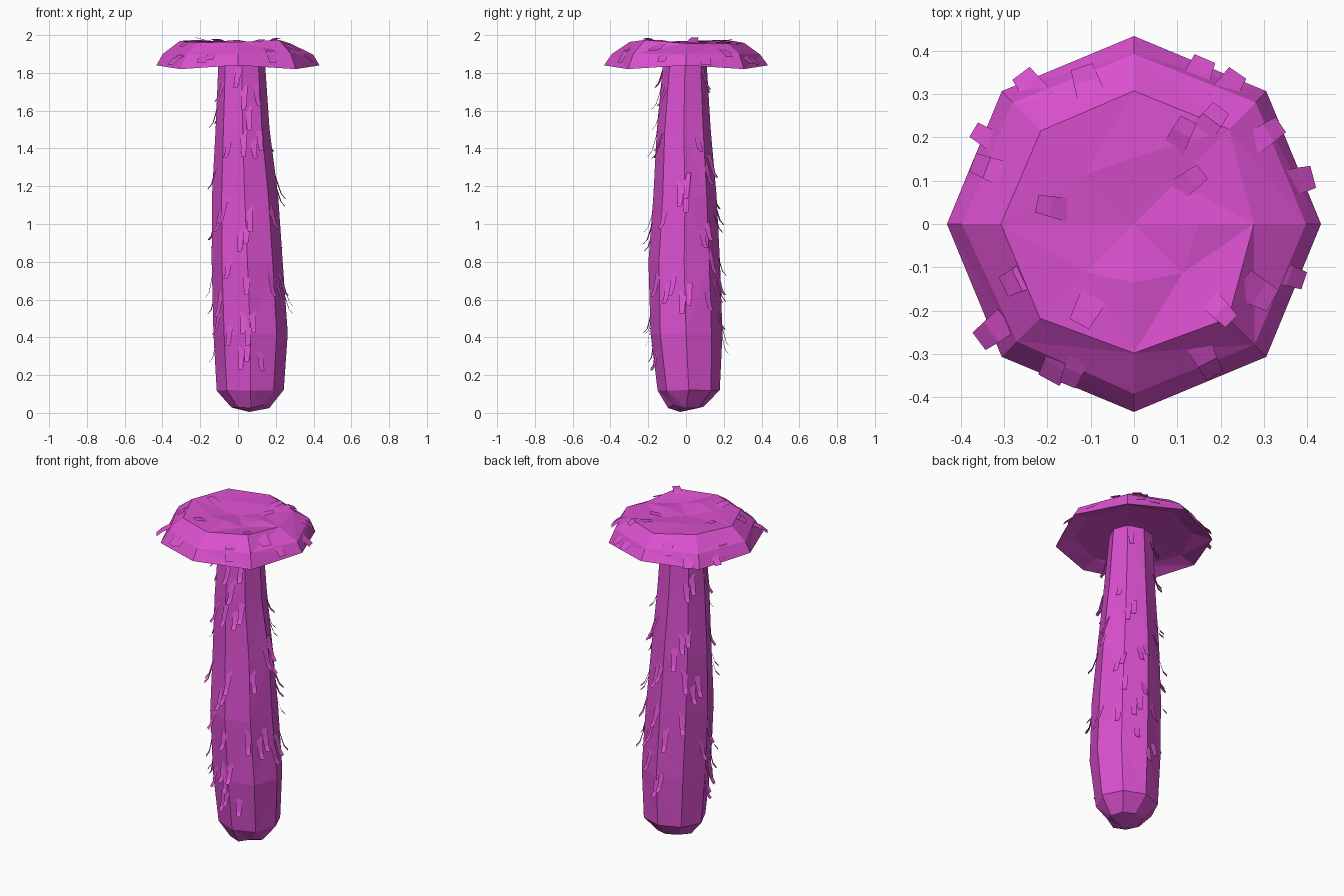
import bpy, bmesh, random
from math import sin, cos, pi, radians
from mathutils import Vector
from mathutils.bvhtree import BVHTree

random.seed(4)
SIDES = 8
if "Cube" in bpy.data.objects:
    bpy.data.objects.remove(bpy.data.objects["Cube"])

magenta = bpy.data.materials.new("magenta")
magenta.use_nodes = True
COLOUR = (0.70, 0.08, 0.62, 1)
magenta.diffuse_color = COLOUR
magenta.node_tree.nodes["Principled BSDF"].inputs["Base Color"].default_value = COLOUR


def finish(bm, name):
    """Turn a bmesh into a flat shaded object."""
    mesh = bpy.data.meshes.new(name)
    bm.to_mesh(mesh)
    bm.free()
    mesh.materials.append(magenta)
    obj = bpy.data.objects.new(name, mesh)
    bpy.context.collection.objects.link(obj)
    return obj


def loft(rings, start, end):
    """Skin a stack of vertex rings and close it with two points."""
    bm = bmesh.new()
    loops = [[bm.verts.new(p) for p in ring] for ring in rings]
    for low, high in zip(loops, loops[1:]):
        for i in range(SIDES):
            j = (i + 1) % SIDES
            bm.faces.new((low[i], low[j], high[j], high[i]))
    for loop, tip in ((loops[0], start), (loops[-1], end)):
        point = bm.verts.new(tip)
        for i in range(SIDES):
            bm.faces.new((loop[i], loop[(i + 1) % SIDES], point))
    bmesh.ops.triangulate(bm, faces=[f for f in bm.faces if len(f.verts) > 3])
    bmesh.ops.recalc_face_normals(bm, faces=bm.faces)
    return bm


def ring(cx, cy, rx, ry, z, jitter=0.0):
    points = []
    for i in range(SIDES):
        a = 2 * pi * i / SIDES
        k = 1 + random.uniform(-jitter, jitter)
        points.append((cx + rx * k * cos(a), cy + ry * k * sin(a),
                       z + random.uniform(-jitter, jitter) * 0.15))
    return points


def strip(bm, points, side, width):
    """A thin bent ribbon through the points."""
    rows = []
    for k, p in enumerate(points):
        half = side * width * (0.5 - 0.06 * k)
        rows.append((bm.verts.new(p - half), bm.verts.new(p + half)))
    for (a, b), (c, d) in zip(rows, rows[1:]):
        bm.faces.new((a, b, d, c))


# Stem: leaning, tapered octagonal column with a blunt foot
stem_bm = loft([
    ring(0.07, 0.0, 0.10, 0.10, 0.035, 0.08),
    ring(0.065, 0.015, 0.175, 0.165, 0.12, 0.02),
    ring(0.065, 0.0, 0.195, 0.19, 0.42, 0.02),
    ring(0.05, -0.01, 0.19, 0.19, 0.80, 0.02),
    ring(0.035, -0.005, 0.175, 0.165, 1.15, 0.02),
    ring(0.025, -0.012, 0.145, 0.143, 1.50, 0.02),
    ring(0.02, -0.005, 0.125, 0.115, 1.86, 0.02),
], (0.06, -0.03, 0.005), (0.02, 0, 1.90))
stem_tree = BVHTree.FromBMesh(stem_bm)
finish(stem_bm, "stem")

# Cap: shallow octagonal dish, hollow beneath and dimpled on top
rim = [(x, y, 1.84 if i % 2 == 0 else 1.82)
       for i, (x, y, z) in enumerate(ring(0, 0, 0.432, 0.434, 0))]
cap_bm = loft([
    ring(0, 0, 0.13, 0.13, 1.88),
    ring(0, 0, 0.33, 0.33, 1.865, 0.02),
    rim,
    ring(0, 0, 0.39, 0.39, 1.90, 0.02),
    ring(0, 0, 0.29, 0.29, 1.968, 0.08),
    ring(0, 0, 0.15, 0.15, 1.965, 0.10),
], (0, 0, 1.885), (0, 0, 1.95))
cap_tree = BVHTree.FromBMesh(cap_bm)
finish(cap_bm, "cap")

# Stem scales: height of the tip, then the angles around the stem
STEM_SCALES = {
    1.72: (-110, 60, 135),
    1.63: (-150, -65, -95),
    1.50: (-170, -85, 140),
    1.37: (-125, -95, 30, -75),
    1.20: (50, -165, 130),
    1.09: (0, -10, 115),
    0.97: (-40, 75, -140, 135, -85),
    0.85: (-100, 30, 150),
    0.72: (-120, 80, 45, 130),
    0.60: (-175, -50, -30, 60, 100, -90),
    0.51: (170, -5, 35, -140),
    0.43: (-95, -150, 65, -80),
    0.33: (85, -120, -88, 180),
    0.25: (-175, -65, -100),
}
scales = bmesh.new()
for height, angles in STEM_SCALES.items():
    for angle in angles:
        a = radians(angle)
        out = Vector((cos(a), sin(a), 0))
        side = Vector((-sin(a), cos(a), 0))
        tip = height + random.uniform(-0.03, 0.03)
        length = random.uniform(0.10, 0.14)
        # Some scales are split into a longer and a shorter tongue
        for t in range(random.choice((1, 1, 2))):
            points = []
            for part, lift in ((1, -0.003), (0.5, 0.012), (0.2, 0.022), (0, 0.042)):
                z = tip + length * part + t * 0.04
                axis = Vector((0.045, 0, z))
                hit = stem_tree.ray_cast(axis + out, -out)[0]
                if hit:
                    points.append(hit + out * lift + side * t * 0.034)
            strip(scales, points, side, 0.036)
finish(scales, "stem_scales")

# Cap scales: plan positions, each pointing away from the middle
CAP_SCALES = (
    (-0.24, 0.32), (0.15, 0.35), (0.22, 0.32), (-0.34, 0.20), (0.31, 0.21),
    (0.38, 0.10), (0.36, -0.12), (0.29, -0.16), (0.20, -0.20), (0.17, -0.32),
    (-0.18, -0.33), (-0.33, -0.25), (-0.27, -0.13), (-0.11, -0.20),
    (-0.19, 0.04), (0.13, 0.10), (0.18, 0.24), (0.11, 0.21), (-0.11, 0.33),
    (-0.14, -0.34), (-0.34, 0.13),
)
scales = bmesh.new()
for x, y in CAP_SCALES:
    out = Vector((x, y, 0)).normalized()
    side = Vector((-out.y, out.x, 0))
    points, z = [], 1.9
    for step, lift in ((-0.045, -0.003), (0, 0.012), (0.035, 0.018)):
        p = Vector((x, y, 0)) + out * step
        hit = cap_tree.ray_cast(p + Vector((0, 0, 3)), Vector((0, 0, -1)))[0]
        z = hit.z if hit else z - 0.035
        points.append(Vector((p.x, p.y, z + lift)))
    strip(scales, points, side, random.uniform(0.05, 0.075))
finish(scales, "cap_scales")
